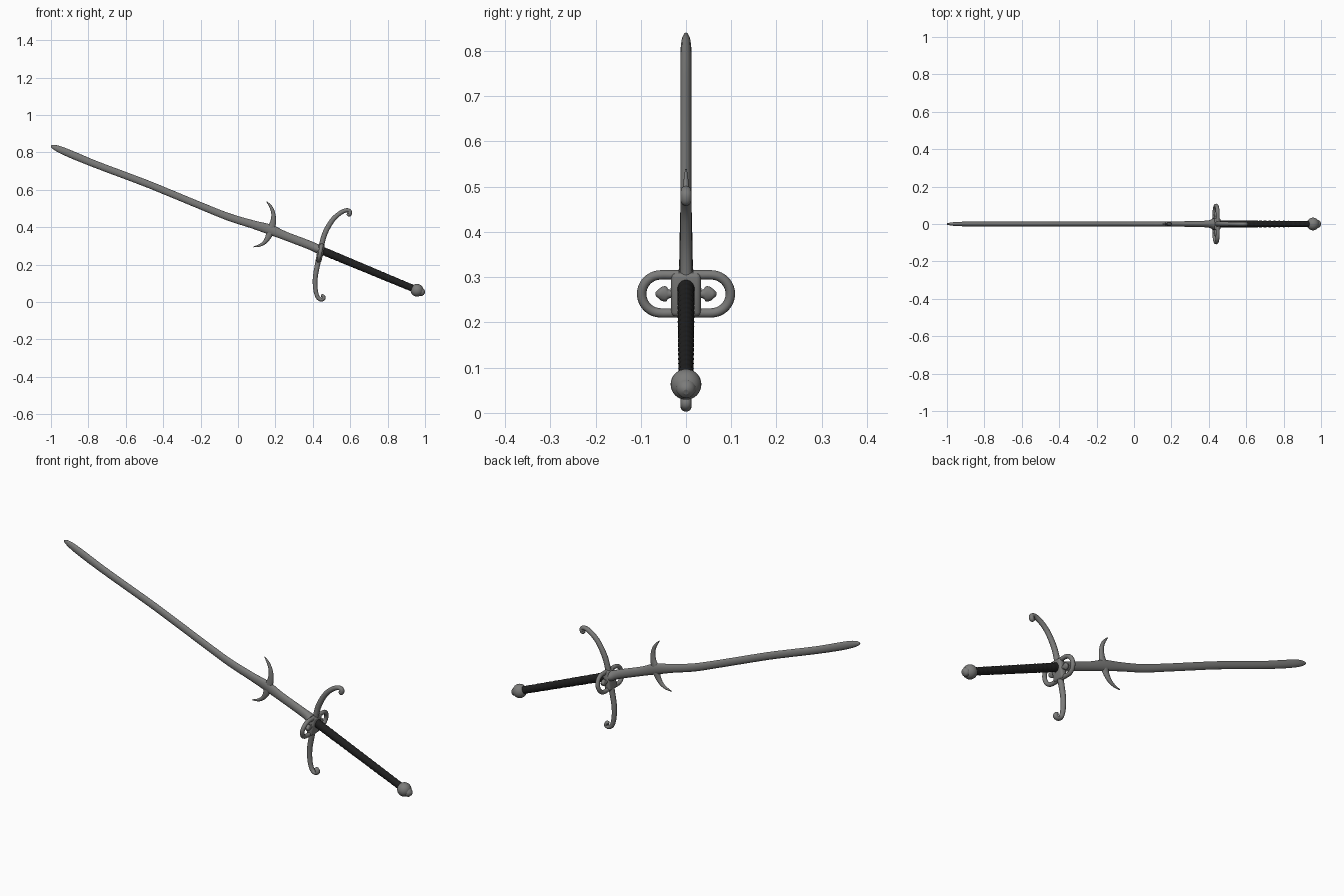
import bpy, bmesh, math
from mathutils import Vector, Matrix

if "Cube" in bpy.data.objects:
    bpy.data.objects.remove(bpy.data.objects["Cube"])


def material(name, c):
    m = bpy.data.materials.new(name)
    m.diffuse_color = (*c, 1)
    m.use_nodes = True
    m.node_tree.nodes["Principled BSDF"].inputs["Base Color"].default_value = m.diffuse_color
    return m


STEEL = material("grey steel", (0.2, 0.2, 0.195))
LEATHER = material("black leather", (0.014, 0.014, 0.014))


def finish(name, bm, mat):
    bmesh.ops.recalc_face_normals(bm, faces=bm.faces)
    for f in bm.faces:
        f.smooth = len(f.verts) <= 4
    me = bpy.data.meshes.new(name)
    bm.to_mesh(me)
    bm.free()
    me.materials.append(mat)
    ob = bpy.data.objects.new(name, me)
    bpy.context.collection.objects.link(ob)
    return ob


def spline(rows, n):
    """Smooth curve through rows of numbers (position and radii together)."""
    out = []
    for i in range(len(rows) - 1):
        p = [rows[max(0, min(len(rows) - 1, i + k))] for k in (-1, 0, 1, 2)]
        for s in range(n):
            t = s / n
            out.append([0.5 * (2 * b + (c - a) * t + (2 * a - 5 * b + 4 * c - d) * t * t
                               + (3 * b - a - 3 * c + d) * t ** 3) for a, b, c, d in zip(*p)])
    return out + [list(rows[-1])]


def sweep(name, rows, mat, normal=(0, 1, 0), n=6, sides=16):
    """Tube along rows of x, y, z, in-plane radius, radius along normal."""
    rows = spline(rows, n)
    nv = Vector(normal).normalized()
    pts = [Vector(r[:3]) for r in rows]
    bm = bmesh.new()
    rings = []
    for i, r in enumerate(rows):
        t = pts[min(i + 1, len(pts) - 1)] - pts[max(i - 1, 0)]
        side = t.cross(nv).normalized()
        ring = []
        for k in range(sides):
            a = 2 * math.pi * k / sides
            ring.append(bm.verts.new(pts[i] + side * math.cos(a) * max(r[3], .001)
                                     + nv * math.sin(a) * max(r[4], .001)))
        rings.append(ring)
    for a, b in zip(rings, rings[1:]):
        for k in range(sides):
            j = (k + 1) % sides
            bm.faces.new((a[k], a[j], b[j], b[k]))
    bm.faces.new(rings[0])
    bm.faces.new(rings[-1])
    return finish(name, bm, mat)


def flat(rows):
    """Rows of x, z, in-plane radius, y radius -> rows on y = 0."""
    return [(x, 0, z, a, b) for x, z, a, b in rows]


# Blade, from tip to guard
sweep("blade", flat([
    (-1.0, .834, .004, .004), (-.985, .829, .012, .007), (-.95, .815, .018, .011),
    (-.88, .785, .020, .0125), (-.75, .732, .019, .0125), (-.5, .638, .019, .0125),
    (-.35, .577, .019, .0125), (-.2, .515, .019, .0125), (-.05, .455, .020, .0125),
    (.08, .415, .022, .0135), (.17, .388, .027, .014), (.25, .355, .023, .0145),
    (.35, .317, .023, .016), (.40, .297, .023, .020), (.425, .285, .024, .030),
    (.445, .275, .025, .034)]), STEEL)

# Parrying lugs beside the blade
sweep("upper_lug", flat([(.172, .385, .025, .012), (.187, .425, .016, .011),
                         (.189, .47, .011, .009), (.176, .508, .008, .006),
                         (.153, .538, .002, .002)]), STEEL)
sweep("lower_lug", flat([(.178, .39, .025, .012), (.160, .345, .015, .011),
                         (.140, .318, .010, .009), (.115, .303, .007, .006),
                         (.083, .295, .002, .002)]), STEEL)

# Curled cross guard arms
sweep("upper_guard_arm", flat([
    (.438, .25, .016, .016), (.448, .31, .014, .014), (.468, .375, .014, .013),
    (.505, .438, .013, .012), (.545, .475, .012, .012), (.580, .491, .011, .012),
    (.598, .484, .011, .012), (.594, .469, .012, .012), (.583, .473, .006, .006)]), STEEL)
sweep("lower_guard_arm", flat([
    (.438, .26, .016, .016), (.425, .20, .014, .014), (.413, .13, .013, .013),
    (.414, .07, .012, .012), (.425, .028, .011, .012), (.443, .013, .010, .012),
    (.458, .020, .011, .012), (.452, .033, .010, .011), (.444, .031, .005, .006)]), STEEL)

# Guard block, tilted with the arms
TILT = 0.2
C = Vector((.439, 0, .263))
V = Vector((math.sin(TILT), 0, math.cos(TILT)))
N = Vector((math.cos(TILT), 0, -math.sin(TILT)))
bm = bmesh.new()
bmesh.ops.create_cube(bm, size=1)
bm.transform(Matrix.Translation(C) @ Matrix.Rotation(TILT, 4, 'Y')
             @ Matrix.Diagonal((.032, .066, .098, 1)))
bmesh.ops.bevel(bm, geom=bm.edges[:], offset=.010, segments=3, profile=.5, affect='EDGES')
finish("guard_block", bm, STEEL)

# Side rings, each with a pointed bud inside
for s, label in ((1, "back"), (-1, "front")):
    path = [(.015, .043), (.035, .043), (.055, .043)]
    for k in range(1, 8):
        a = math.pi / 2 - math.pi * k / 8
        path.append((.055 + .043 * math.cos(a), .043 * math.sin(a)))
    path += [(.055, -.043), (.035, -.043), (.015, -.043)]
    rows = []
    for y, v in path:
        p = C + V * v
        rows.append((p.x, s * y, p.z, .0105, .0105))
    sweep(label + "_side_ring", rows, STEEL, N, n=4, sides=12)
    bud = [(.025, .010), (.038, .010), (.044, .017), (.053, .016), (.061, .010), (.067, .004)]
    sweep(label + "_ring_bud", [(C.x, s * y, C.z, r, min(r, .010)) for y, r in bud],
          STEEL, N, n=3, sides=12)

# Grip with faint wrapped ridges
rows = []
for k in range(101):
    t = k / 100
    r = .0215 - .003 * t + .0006 * math.sin(k * 2 * math.pi / 5)
    rows.append((.448 + .495 * t, 0, .276 - .206 * t, r, r * .88))
sweep("grip", rows, LEATHER, n=1)

# Pommel ball and end button
bm = bmesh.new()
bmesh.ops.create_uvsphere(bm, u_segments=24, v_segments=16, radius=.034)
bm.transform(Matrix.Translation((.957, 0, .063)))
finish("pommel", bm, STEEL)
sweep("pommel_button", flat([(.97, .058, .024, .024), (.986, .051, .020, .020),
                             (.994, .048, .014, .014), (.998, .046, .006, .006)]), STEEL, n=3)
